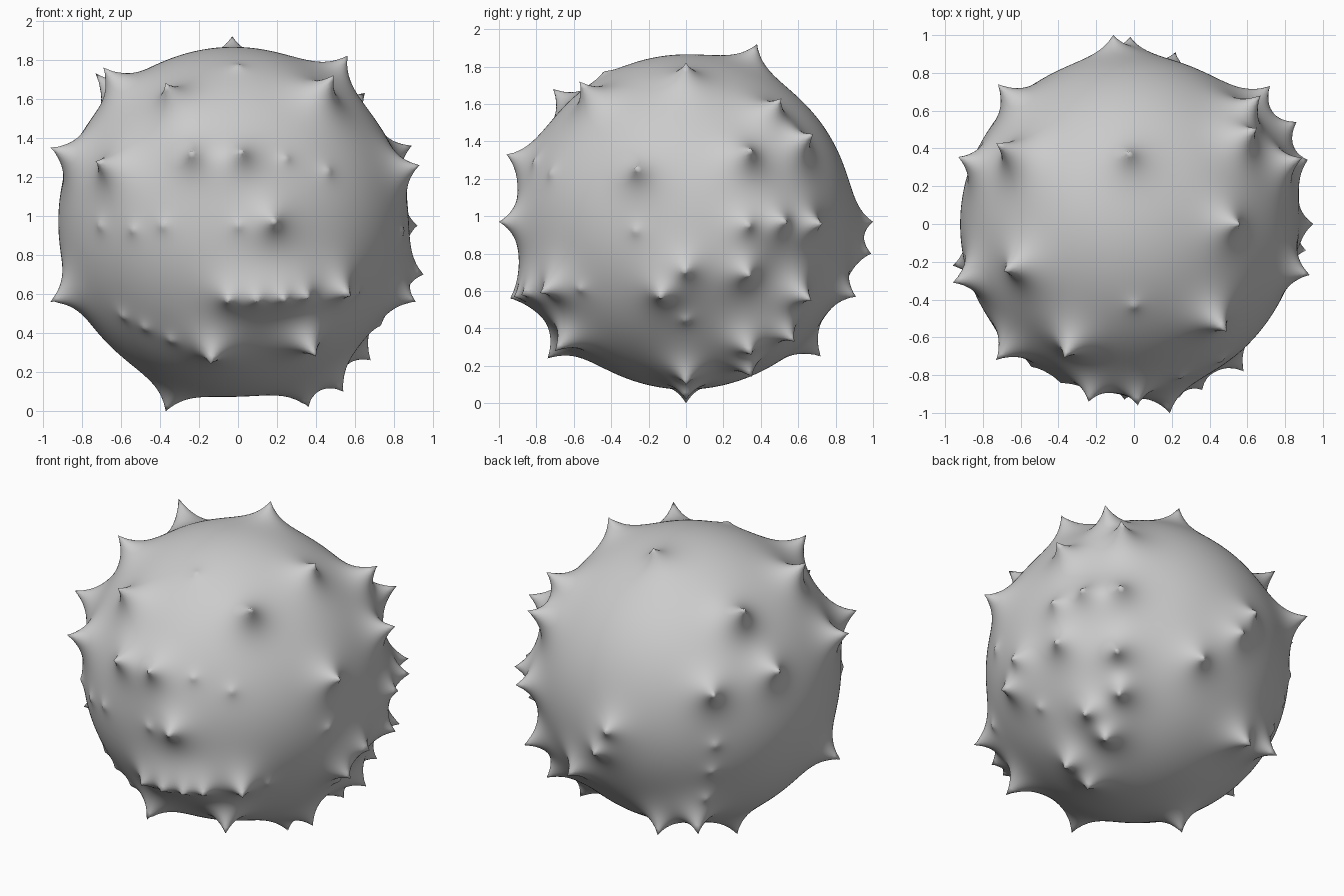
import bpy, bmesh
from math import exp
from mathutils import Vector

if "Cube" in bpy.data.objects:
    bpy.data.objects.remove(bpy.data.objects["Cube"])

CENTRE = Vector((-0.025, 0.0, 0.97))
RADIUS = 0.895

# spike tips on the front half
FRONT = [
    (-.24, -.94, 1.33), (.02, -.96, 1.33), (.19, -1.0, .97), (.58, -.78, .59),
    (.40, -.70, .28), (-.14, -.74, .24), (-.73, -.72, 1.28), (-.37, -.71, 1.68),
    (.49, -.57, 1.72), (.93, -.27, 1.26), (.91, -.14, .56), (-.69, -.25, 1.76),
    (-.96, -.31, 1.35), (-.96, -.22, .56), (-.05, -.93, .56), (.10, -.94, .56),
    (.24, -.92, .57), (.36, -.88, .58),
]
# spike tips on the back half
BACK = [
    (-.03, .38, 1.92), (.56, 0, 1.82), (.95, 0, .70), (-.37, 0, 0), (.36, 0, .02),
    (.54, 0, .10), (.68, .35, .26), (.52, .35, .14), (.90, .34, .68), (.92, .34, .95),
    (.89, .35, 1.36), (.65, .51, 1.63), (.67, .68, 1.44), (.72, .73, .96),
    (.70, .67, .55), (.60, .58, .33), (.86, .54, .97), (.22, .91, .57),
    (-.02, .99, .80), (-.11, 1.0, .97), (-.72, .74, 1.28), (-.73, .43, 1.73),
    (-.93, .355, 1.35), (-.30, .72, .25), (-.55, .66, .30),
]
# low bumps, given as points near the skin
BUMPS = [
    (.48, -.75, 1.24), (.26, -.85, 1.31), (-.68, -.58, .95), (-.52, -.72, .93),
    (-.37, -.8, .95), (0, -.88, .95), (-.62, -.55, .46), (-.50, -.60, .40),
    (-.35, -.62, .35), (.85, -.27, .92), (.72, 0, .45), (.60, -.55, .62),
    (-.66, .64, .90), (-.62, .62, .72), (-.55, .58, .53), (0, -.43, 1.76),
]


def pull(angle):
    """Share of a spike's height at an angle from its axis: sharp tip, soft foot."""
    return 0.85 * exp(-angle / 0.065) + 0.15 * exp(-(angle / 0.18) ** 2)


def gap(a, b):
    return max(0.0, 2 - 2 * a.dot(b)) ** 0.5


# spike axes, and heights reduced so that overlapping spikes still end at their tips
offsets = [Vector(p) - CENTRE for p in FRONT + BACK]
axes = [o.normalized() for o in offsets]
goals = [max(0.03, o.length - RADIUS) for o in offsets]
heights = goals[:]
for _ in range(15):
    sums = [sum(h * pull(gap(a, b)) for b, h in zip(axes, heights)) for a in axes]
    heights = [h * (g / s) ** 0.7 for h, g, s in zip(heights, goals, sums)]
bump_axes = [(Vector(p) - CENTRE).normalized() for p in BUMPS]

# round body with concave, sharp-tipped spikes drawn out of the skin
bm = bmesh.new()
bmesh.ops.create_icosphere(bm, subdivisions=7, radius=1.0)
dirs = [v.co.normalized() for v in bm.verts]
# move the nearest vertex onto every spike axis
for a in axes:
    i = max(range(len(dirs)), key=lambda k: a.dot(dirs[k]))
    dirs[i] = a
for v, d in zip(bm.verts, dirs):
    r = RADIUS
    for a, h in zip(axes, heights):
        if a.dot(d) > 0.85:
            r += h * pull(gap(a, d))
    for a in bump_axes:
        if a.dot(d) > 0.97:
            r += 0.025 * exp(-gap(a, d) / 0.04)
    v.co = CENTRE + d * r
for f in bm.faces:
    f.smooth = True

mesh = bpy.data.meshes.new("spiky_ball")
bm.to_mesh(mesh)
bm.free()
ball = bpy.data.objects.new("spiky_ball", mesh)
bpy.context.collection.objects.link(ball)

# single plain grey
grey = bpy.data.materials.new("light_grey")
grey.diffuse_color = (0.6, 0.6, 0.6, 1)
grey.use_nodes = True
grey.node_tree.nodes["Principled BSDF"].inputs["Base Color"].default_value = grey.diffuse_color
mesh.materials.append(grey)
